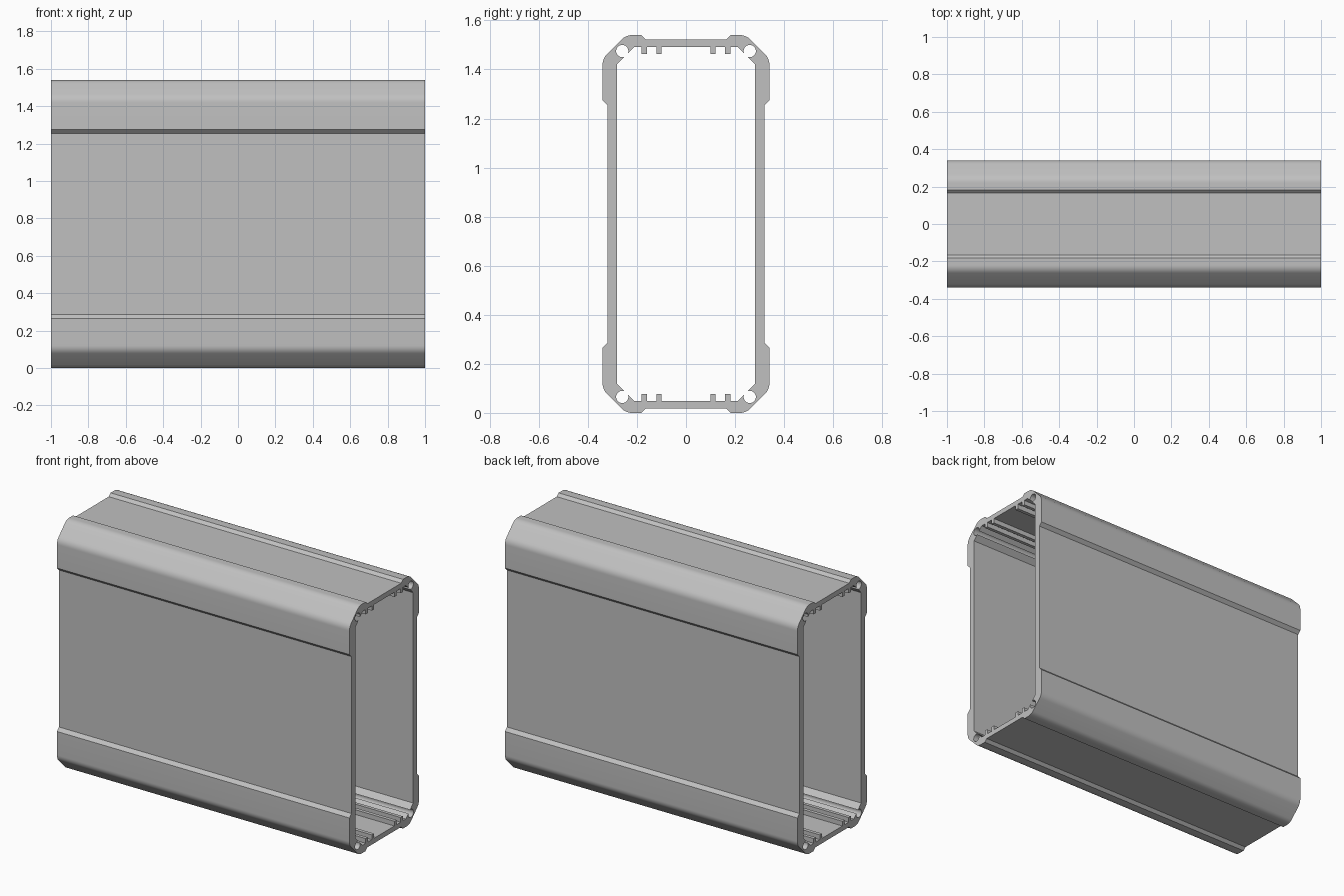
import bpy
import bmesh
from math import cos, sin, radians

if "Cube" in bpy.data.objects:
    bpy.data.objects.remove(bpy.data.objects["Cube"], do_unlink=True)

LENGTH, HEIGHT = 2.0, 1.54


def arc(cy, cz, r, start, end, steps):
    """Points along an arc, angles in degrees."""
    angles = [radians(start + (end - start) * i / steps) for i in range(steps + 1)]
    return [(cy + r * cos(a), cz + r * sin(a)) for a in angles]


def four_way(quarter):
    """Mirror a quarter outline into a closed loop."""
    back = quarter[::-1]
    return (quarter + [(-y, z) for y, z in back]
            + [(-y, -z) for y, z in quarter] + [(y, -z) for y, z in back])


# Outer quarter: recessed side, raised rounded corner, recessed top
outer = [(0.32, 0.485), (0.34, 0.505)]
outer += arc(0.28, 0.65, 0.06, 0, 45, 6)
outer += arc(0.22, 0.71, 0.06, 45, 90, 6)
outer += [(0.183, 0.77), (0.165, 0.753)]

# Inner quarter: side wall, open screw channel, top wall with two ribs
wall_z, rib_z = 0.722, 0.693
inner = [(0.282, 0.65)]
inner += arc(0.26, 0.705, 0.025, -108, 198, 24)
inner += [(0.211, wall_z)]
for near, far in ((0.16, 0.181), (0.099, 0.121)):
    inner += [(far, wall_z), (far, rib_z), (near, rib_z), (near, wall_z)]

# Fill the section between both outlines and extrude it along x
bm = bmesh.new()
edges = []
for quarter in (outer, inner):
    verts = [bm.verts.new((-LENGTH / 2, y, z + HEIGHT / 2)) for y, z in four_way(quarter)]
    edges += [bm.edges.new((a, b)) for a, b in zip(verts, verts[1:] + verts[:1])]
bmesh.ops.triangle_fill(bm, edges=edges, use_beauty=True, normal=(1, 0, 0))
result = bmesh.ops.extrude_face_region(bm, geom=bm.faces[:], use_keep_orig=True)
moved = [g for g in result["geom"] if isinstance(g, bmesh.types.BMVert)]
bmesh.ops.translate(bm, verts=moved, vec=(LENGTH, 0, 0))
bmesh.ops.recalc_face_normals(bm, faces=bm.faces[:])

mesh = bpy.data.meshes.new("enclosure_body")
bm.to_mesh(mesh)
bm.free()
body = bpy.data.objects.new("enclosure_body", mesh)
bpy.context.scene.collection.objects.link(body)

# Plain grey metal
grey = bpy.data.materials.new("light_grey")
grey.use_nodes = True
colour = (0.53, 0.53, 0.53, 1.0)
grey.diffuse_color = colour
grey.node_tree.nodes["Principled BSDF"].inputs["Base Color"].default_value = colour
mesh.materials.append(grey)

# Smooth the rounded corners and channels, keep the steps sharp
bpy.ops.object.select_all(action="DESELECT")
body.select_set(True)
bpy.context.view_layer.objects.active = body
bpy.ops.object.shade_smooth_by_angle(angle=radians(25))
